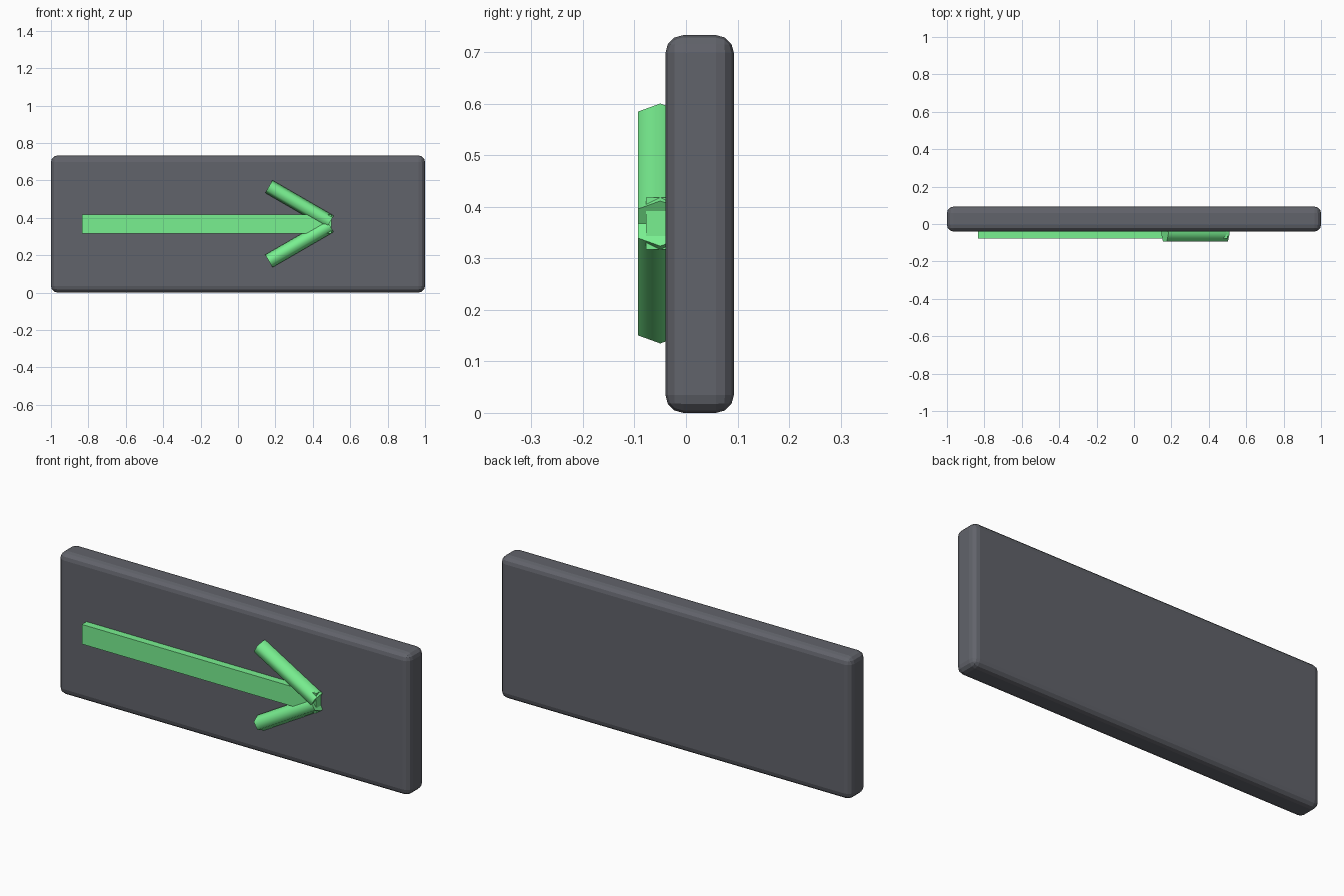
import bpy, bmesh, math
from mathutils import Vector

if "Cube" in bpy.data.objects:
    bpy.data.objects.remove(bpy.data.objects["Cube"])


def material(name, color):
    m = bpy.data.materials.new(name)
    m.diffuse_color = (*color, 1)
    m.use_nodes = True
    m.node_tree.nodes["Principled BSDF"].inputs["Base Color"].default_value = m.diffuse_color
    return m


dark = material("dark_grey", (0.12, 0.125, 0.145))
green = material("green", (0.19, 0.87, 0.28))


def box(name, lo, hi, mat):
    lo, hi = Vector(lo), Vector(hi)
    bpy.ops.mesh.primitive_cube_add(size=1, location=(lo + hi) / 2)
    ob = bpy.context.object
    ob.name = name
    ob.scale = hi - lo
    bpy.ops.object.transform_apply(location=False, rotation=False, scale=True)
    ob.data.materials.append(mat)
    return ob


# sign panel with rounded edges
panel = box("panel", (-1, -0.04, 0), (1, 0.093, 0.733), dark)
bev = panel.modifiers.new("rounding", 'BEVEL')
bev.width = 0.035
bev.segments = 3

# arrow shaft
box("arrow_shaft", (-0.835, -0.078, 0.317), (0.5, -0.005, 0.418), green)

# arrow head: two slanted six-sided bars, mirrored about the shaft
MID_Z = 0.3675
SECTION = [(0.021, -0.093), (0.039, -0.05), (0.021, -0.007),
           (-0.021, -0.007), (-0.039, -0.05), (-0.021, -0.093)]


def head_bar(name, side):
    a = math.radians(30)
    bm = bmesh.new()
    rings = []
    for x, z in ((0.165, 0.199), (0.492, 0.010)):
        rings.append([bm.verts.new((x + d * math.sin(a), y,
                                    MID_Z + side * (z + d * math.cos(a))))
                      for d, y in SECTION])
    for i in range(6):
        j = (i + 1) % 6
        bm.faces.new((rings[0][i], rings[0][j], rings[1][j], rings[1][i]))
    for r in rings:
        bm.faces.new(r)
    bmesh.ops.recalc_face_normals(bm, faces=bm.faces)
    me = bpy.data.meshes.new(name)
    bm.to_mesh(me)
    bm.free()
    me.materials.append(green)
    ob = bpy.data.objects.new(name, me)
    bpy.context.collection.objects.link(ob)
    bpy.ops.object.select_all(action='DESELECT')
    ob.select_set(True)
    bpy.context.view_layer.objects.active = ob
    bpy.ops.object.shade_smooth_by_angle(angle=math.radians(70))


head_bar("arrow_head_upper", 1)
head_bar("arrow_head_lower", -1)
